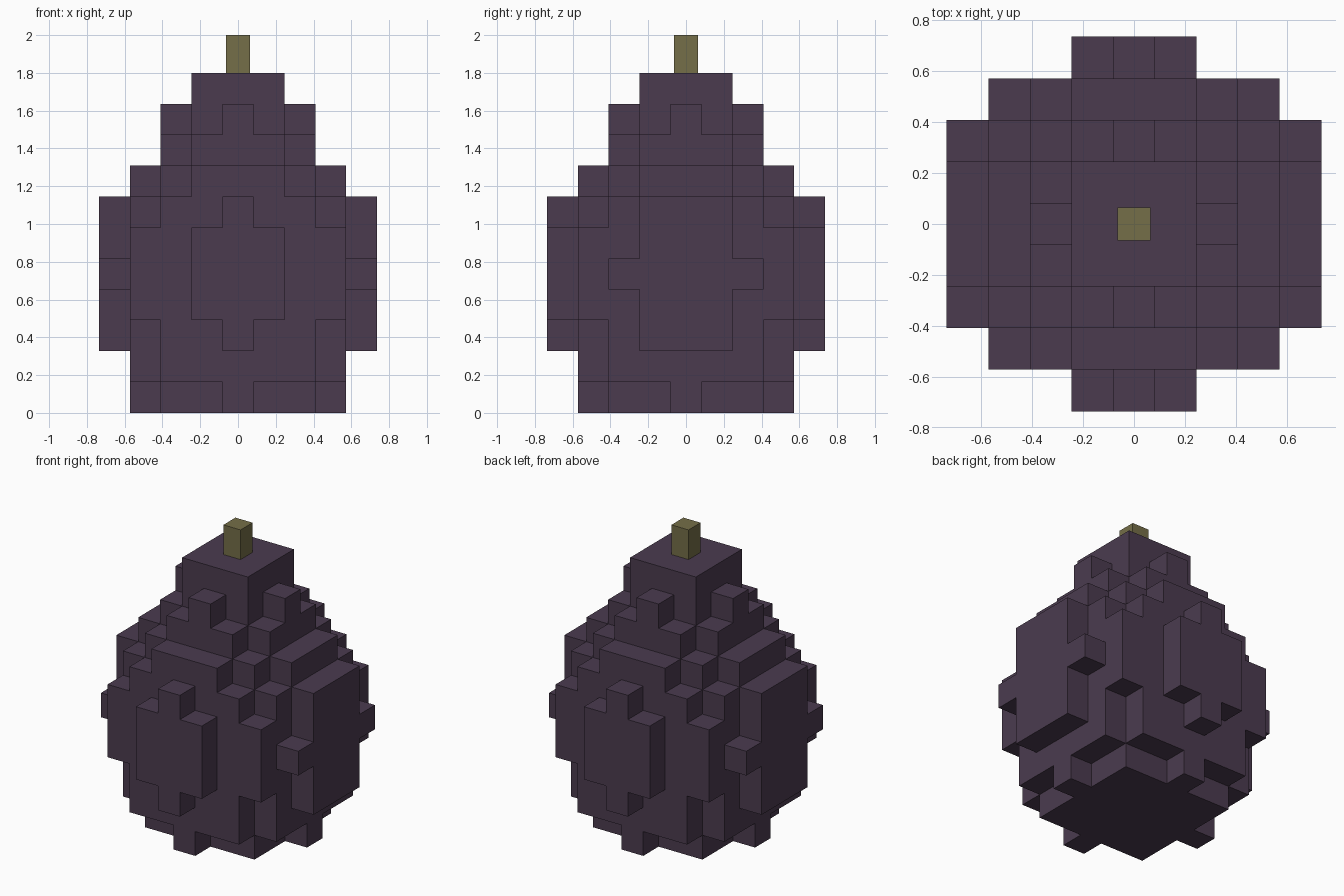
import bpy, bmesh, math
from mathutils import Vector

if "Cube" in bpy.data.objects:
    bpy.data.objects.remove(bpy.data.objects["Cube"])

U = 1.8 / 11  # edge length of one cube


def material(name, rgb):
    m = bpy.data.materials.new(name)
    m.diffuse_color = (*rgb, 1)
    m.use_nodes = True
    m.node_tree.nodes["Principled BSDF"].inputs["Base Color"].default_value = m.diffuse_color
    return m


def add_object(name, bm, mat):
    me = bpy.data.meshes.new(name)
    bm.to_mesh(me)
    bm.free()
    me.materials.append(mat)
    ob = bpy.data.objects.new(name, me)
    bpy.context.collection.objects.link(ob)
    return ob


# Each layer is a union of centred rectangles, given as cube counts either side of the middle
foot = [(2, 2), (3, 0), (0, 3)]
low = [(3, 2), (2, 3)]
belly_end = low + [(0, 4), (4, 1)]
belly = [(3, 3), (1, 4), (4, 1)]
belly_mid = [(3, 3), (1, 4), (4, 2)]
shoulder = [(3, 1), (1, 3), (2, 2)]
neck = [(2, 1), (1, 2)]
collar = [(1, 1), (2, 0), (0, 2)]
cap = [(1, 1)]
layers = [foot, low, belly_end, belly, belly_mid, belly, belly_end,
          shoulder, neck, collar, cap]

cells = {(x, y, z)
         for z, rects in enumerate(layers)
         for hx, hy in rects
         for x in range(-hx, hx + 1)
         for y in range(-hy, hy + 1)}

# Fruit body: only the exposed cube faces
bm = bmesh.new()
for c in sorted(cells):
    for axis in range(3):
        for sign in (-1, 1):
            n = [0, 0, 0]
            n[axis] = sign
            if tuple(a + b for a, b in zip(c, n)) in cells:
                continue
            s, t = Vector(), Vector()
            s[(axis + 1) % 3] = t[(axis + 2) % 3] = 0.5
            mid = Vector(c) + Vector((0, 0, 0.5)) + Vector(n) * 0.5
            ring = [mid - s - t, mid + s - t, mid + s + t, mid - s + t]
            bm.faces.new([bm.verts.new(p * U) for p in ring[::sign]])
bmesh.ops.remove_doubles(bm, verts=bm.verts[:], dist=0.001)
bmesh.ops.dissolve_limit(bm, angle_limit=math.radians(1),
                         verts=bm.verts[:], edges=bm.edges[:])
add_object("fruit_body", bm, material("dark plum", (0.070, 0.044, 0.078)))

# Stem
bm = bmesh.new()
bmesh.ops.create_cube(bm, size=1)
bmesh.ops.scale(bm, vec=(0.128, 0.128, 0.2), verts=bm.verts[:])
bmesh.ops.translate(bm, vec=(0, 0, 1.9), verts=bm.verts[:])
add_object("stem", bm, material("olive", (0.178, 0.156, 0.065)))
